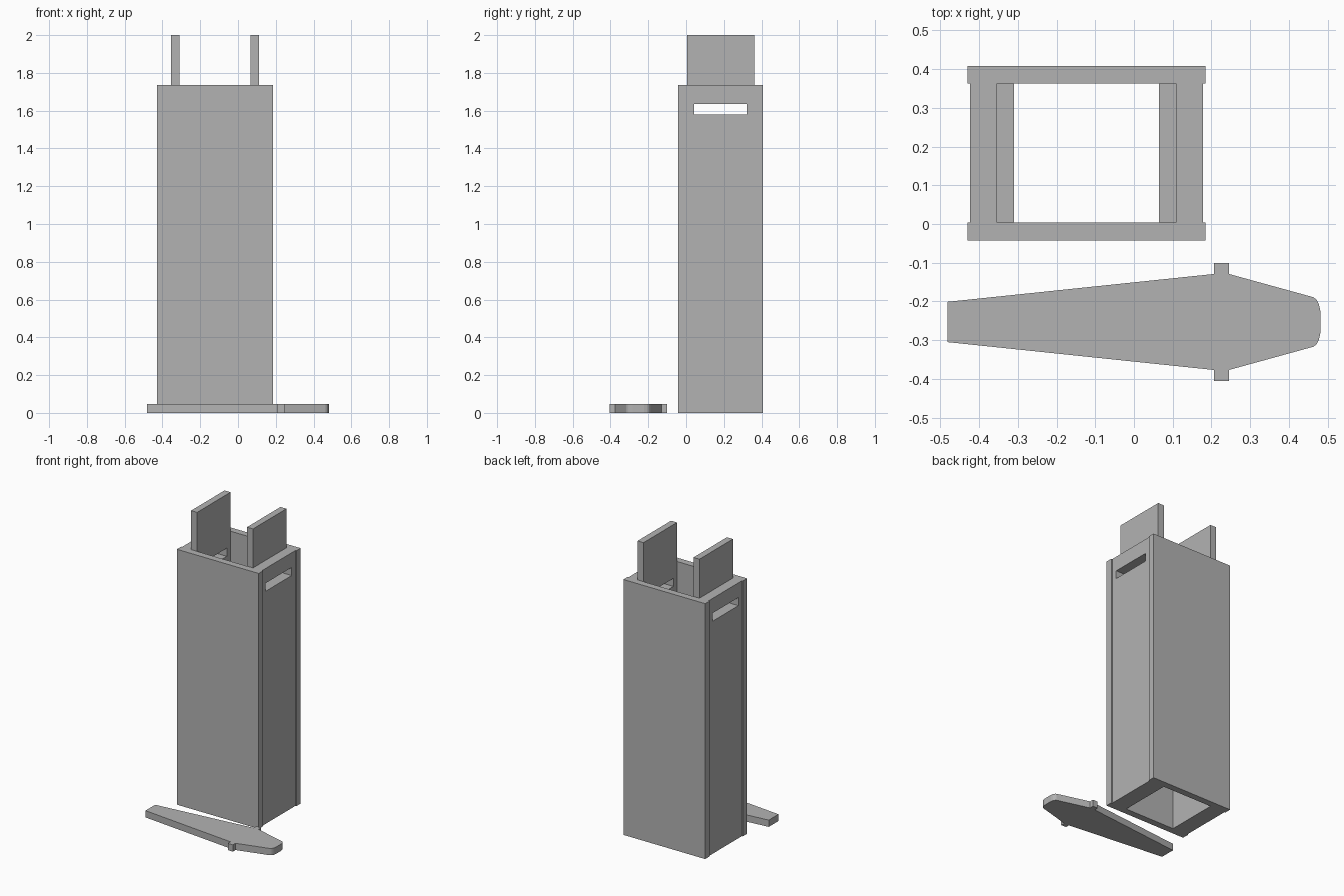
import bpy
import bmesh
from mathutils import Vector

cube = bpy.data.objects.get("Cube")
if cube:
    bpy.data.objects.remove(cube, do_unlink=True)

GREY = (0.45, 0.45, 0.45, 1)
grey = bpy.data.materials.new("plain grey")
grey.use_nodes = True
grey.diffuse_color = GREY
grey.node_tree.nodes["Principled BSDF"].inputs["Base Color"].default_value = GREY


def extrude_faces(name, points, faces, offset):
    """Make a flat-shaded solid by extruding a flat outline."""
    bm = bmesh.new()
    verts = [bm.verts.new(p) for p in points]
    flat = [bm.faces.new([verts[i] for i in f]) for f in faces]
    new = bmesh.ops.extrude_face_region(bm, geom=flat, use_keep_orig=True)["geom"]
    moved = [g for g in new if isinstance(g, bmesh.types.BMVert)]
    bmesh.ops.translate(bm, verts=moved, vec=Vector(offset))
    bmesh.ops.recalc_face_normals(bm, faces=bm.faces)
    mesh = bpy.data.meshes.new(name)
    bm.to_mesh(mesh)
    bm.free()
    mesh.materials.append(grey)
    obj = bpy.data.objects.new(name, mesh)
    bpy.context.collection.objects.link(obj)
    return obj


def rect(a0, a1, b0, b1):
    return [(a0, b0), (a1, b0), (a1, b1), (a0, b1)]


def cover(name, y0, y1):
    outline = [(x, y0, z) for x, z in rect(-0.43, 0.185, 0, BODY_TOP)]
    return extrude_faces(name, outline, [range(4)], (0, y1 - y0, 0))


def slotted_panel(name, x0, x1, top):
    ring = rect(0.004, 0.363, 0, top) + rect(0.042, 0.322, 1.58, 1.635)
    quads = [(i, (i + 1) % 4, (i + 1) % 4 + 4, i + 4) for i in range(4)]
    return extrude_faces(name, [(x0, y, z) for y, z in ring], quads, (x1 - x0, 0, 0))


# Box body: overlapping covers, side walls and taller inner panels
BODY_TOP = 1.735
cover("front_cover", -0.042, 0.004)
cover("back_cover", 0.363, 0.408)
slotted_panel("right_wall", -0.423, -0.355, BODY_TOP)
slotted_panel("left_wall", 0.11, 0.178, BODY_TOP)
slotted_panel("right_inner_panel", -0.355, -0.31, 2.0)
slotted_panel("left_inner_panel", 0.065, 0.11, 2.0)

# Loose tapered blade with two side tabs and a rounded nose
half = [(-0.482, 0.052), (0.207, 0.124), (0.207, 0.152), (0.245, 0.152),
        (0.245, 0.124), (0.463, 0.064), (0.471, 0.058), (0.477, 0.047), (0.481, 0.03)]
outline = half + [(x, -w) for x, w in reversed(half)]
extrude_faces("tapered_blade", [(x, w - 0.253, 0) for x, w in outline],
              [range(len(outline))], (0, 0, 0.046))
